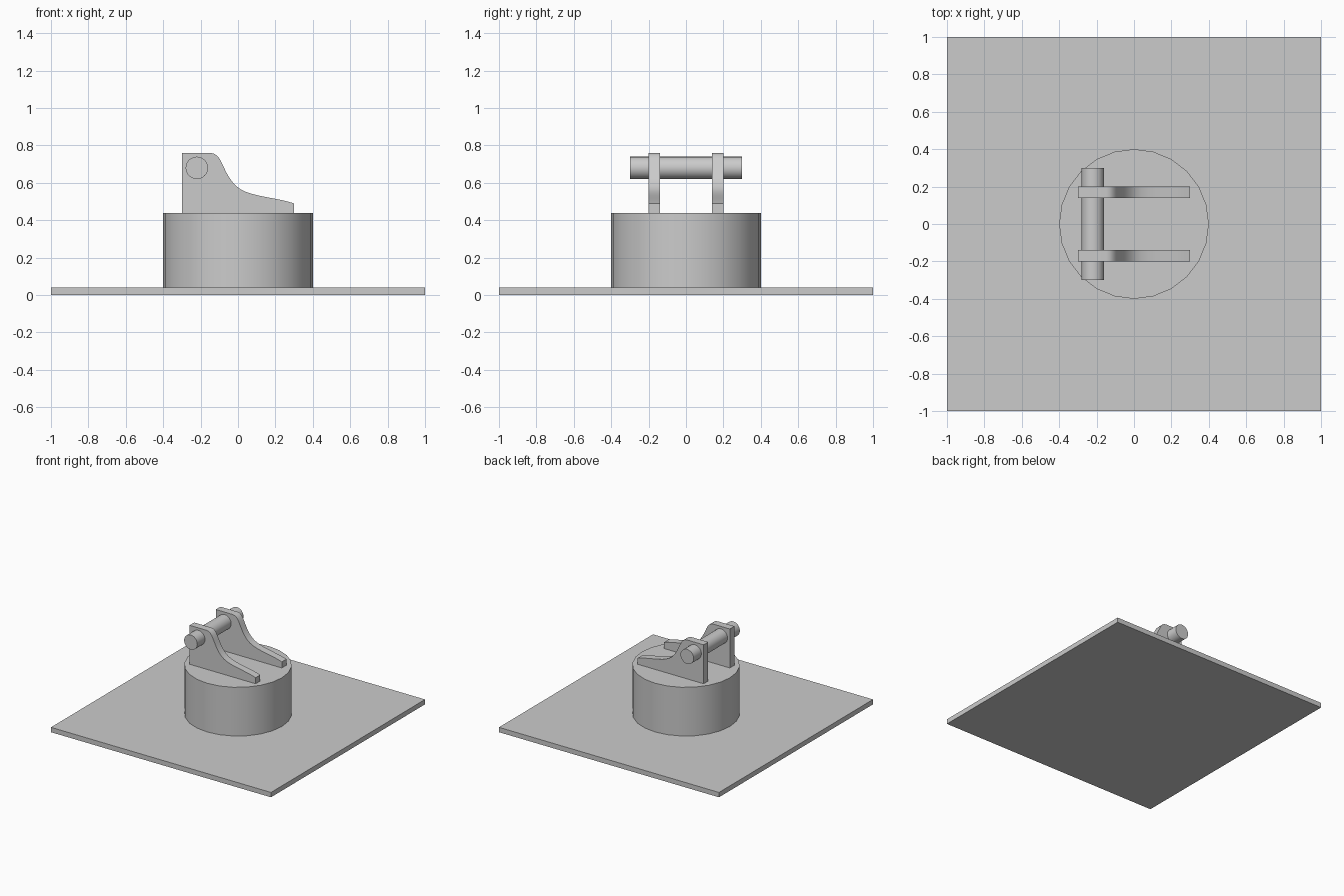
import bpy
import bmesh
import math
from mathutils import Vector
from mathutils.geometry import interpolate_bezier

cube = bpy.data.objects.get("Cube")
if cube:
    bpy.data.objects.remove(cube, do_unlink=True)

# One plain grey material
grey = bpy.data.materials.new("plain_grey")
grey.use_nodes = True
colour = (0.6, 0.6, 0.6, 1)
grey.diffuse_color = colour
grey.node_tree.nodes["Principled BSDF"].inputs["Base Color"].default_value = colour


def finish(obj, name, smooth=False):
    obj.name = obj.data.name = name
    obj.data.materials.append(grey)
    if smooth:
        bpy.ops.object.select_all(action="DESELECT")
        obj.select_set(True)
        bpy.context.view_layer.objects.active = obj
        bpy.ops.object.shade_smooth_by_angle(angle=math.radians(35))
    return obj


def cylinder(name, radius, depth, location, rotation=(0, 0, 0)):
    bpy.ops.mesh.primitive_cylinder_add(vertices=24, radius=radius, depth=depth,
                                        location=location, rotation=rotation)
    return finish(bpy.context.object, name, True)


def bracket(name, y, thickness=0.06):
    # Square upright flowing down into a low tapering toe
    crest = [Vector((x, y - thickness / 2, z)) for x, z in
             ((-0.15, 0.76), (-0.08, 0.76), (-0.09, 0.66), (-0.01, 0.583))]
    toe = [Vector((x, y - thickness / 2, z)) for x, z in
           ((-0.01, 0.583), (0.05, 0.525), (0.2, 0.525), (0.3, 0.49))]
    outline = [Vector((x, y - thickness / 2, z)) for x, z in
               ((0.3, 0.44), (-0.3, 0.44), (-0.3, 0.76))]
    outline += interpolate_bezier(*crest, 10)[:-1] + interpolate_bezier(*toe, 10)
    bm = bmesh.new()
    face = bm.faces.new([bm.verts.new(p) for p in outline])
    extruded = bmesh.ops.extrude_face_region(bm, geom=[face])["geom"]
    bmesh.ops.translate(bm, vec=(0, thickness, 0),
                        verts=[v for v in extruded if isinstance(v, bmesh.types.BMVert)])
    bmesh.ops.recalc_face_normals(bm, faces=bm.faces)
    mesh = bpy.data.meshes.new(name)
    bm.to_mesh(mesh)
    bm.free()
    obj = bpy.data.objects.new(name, mesh)
    bpy.context.collection.objects.link(obj)
    return finish(obj, name, True)


# Square ground plate
bpy.ops.mesh.primitive_cube_add(size=1, location=(0, 0, 0.02))
plate = bpy.context.object
plate.scale = (2, 2, 0.04)
bpy.ops.object.transform_apply(location=False, rotation=False, scale=True)
finish(plate, "base_plate")

# Drum pedestal, twin brackets and the pin through them
cylinder("drum", 0.4, 0.4, (0, 0, 0.24))
for name, y in (("front_bracket", -0.17), ("back_bracket", 0.17)):
    bracket(name, y)
cylinder("hinge_pin", 0.06, 0.6, (-0.22, 0, 0.68), (math.pi / 2, 0, 0))
